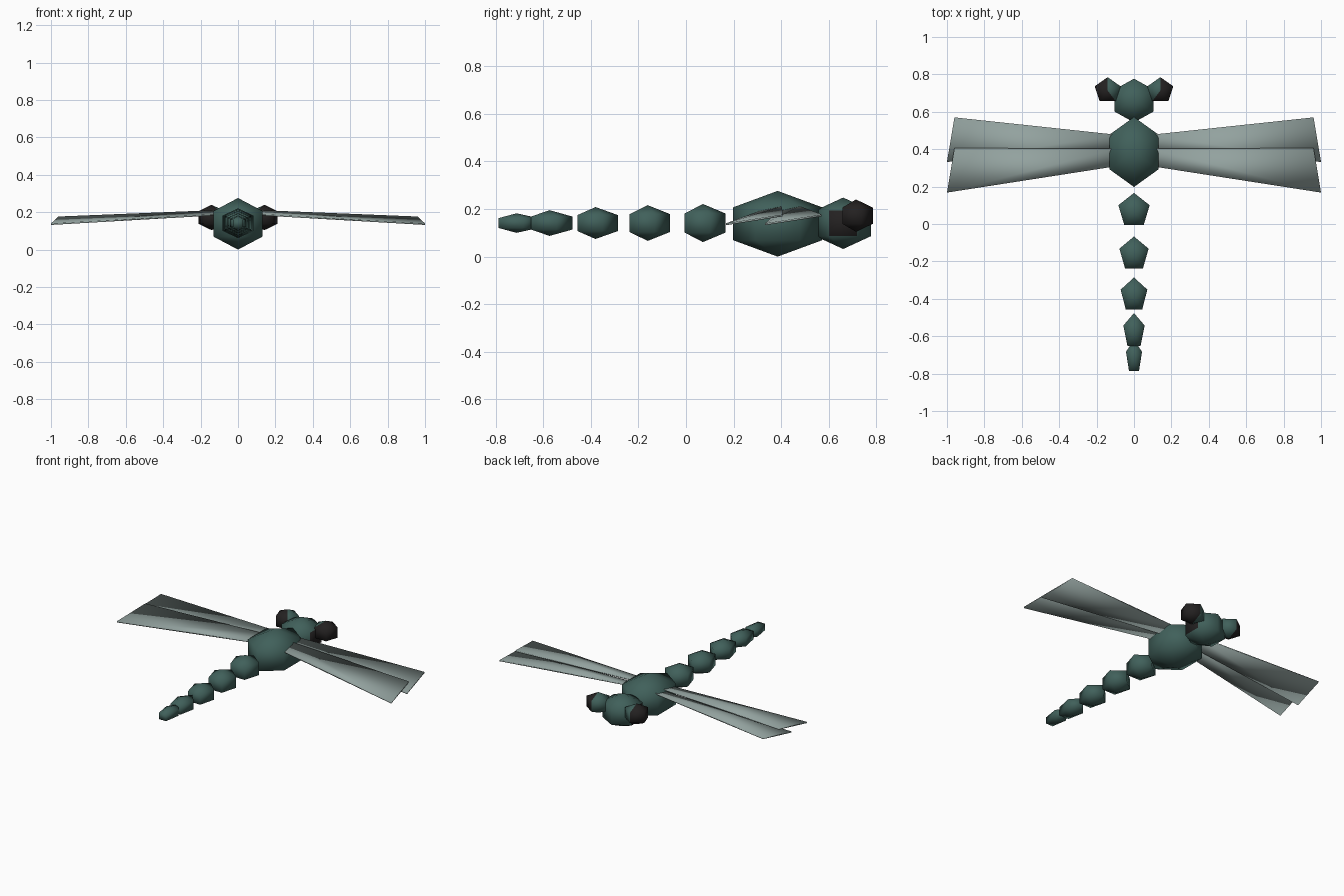
import bpy, bmesh, math
from mathutils import Vector

if "Cube" in bpy.data.objects:
    bpy.data.objects.remove(bpy.data.objects["Cube"])


def material(name, rgb):
    m = bpy.data.materials.new(name)
    m.diffuse_color = (*rgb, 1)
    m.use_nodes = True
    m.node_tree.nodes["Principled BSDF"].inputs["Base Color"].default_value = m.diffuse_color
    return m


TEAL = material("dark_teal", (0.052, 0.118, 0.104))
BLACK = material("near_black", (0.017, 0.015, 0.015))
WING = material("pale_grey_green", (0.29, 0.36, 0.345))
ZC = 0.138  # height of the body axis


def finish(name, bm, mats, loc=(0, 0, 0)):
    bmesh.ops.recalc_face_normals(bm, faces=bm.faces[:])
    for f in bm.faces:
        f.smooth = True
    me = bpy.data.meshes.new(name)
    bm.to_mesh(me)
    bm.free()
    for m in mats:
        me.materials.append(m)
    ob = bpy.data.objects.new(name, me)
    ob.location = loc
    bpy.context.collection.objects.link(ob)
    return ob


def ball(name, sides, center, rx, ry, rz, is_dark=None):
    """Low-poly ball: two rings of `sides` points (first towards +y) and two poles."""
    bm = bmesh.new()
    rings = []
    for z in (-rz / 2, rz / 2):
        rings.append([bm.verts.new((-rx * math.sin(2 * math.pi * i / sides),
                                    ry * math.cos(2 * math.pi * i / sides), z))
                      for i in range(sides)])
    low, high = rings
    bottom, top = bm.verts.new((0, 0, -rz)), bm.verts.new((0, 0, rz))
    for i in range(sides):
        j = (i + 1) % sides
        bm.faces.new((low[i], low[j], high[j], high[i]))
        bm.faces.new((high[i], high[j], top))
        bm.faces.new((low[j], low[i], bottom))
    bm.normal_update()
    if is_dark:
        for f in bm.faces:
            f.material_index = int(is_dark(f))
    return finish(name, bm, (TEAL, BLACK), center)


# Thorax, and head with dark side panels
ball("thorax", 6, (0, 0.385, ZC), 0.15, 0.187, 0.138)
ball("head", 6, (0, 0.66, ZC + 0.002), 0.121, 0.117, 0.108,
     lambda f: abs(f.normal.x) > 0.9)

# Tail segments, shrinking to the rear: y centre, x radius, y radius, half height
tail = [(0.071, 0.088, 0.095, 0.080), (-0.161, 0.082, 0.094, 0.075),
        (-0.380, 0.075, 0.094, 0.067), (-0.573, 0.060, 0.097, 0.054),
        (-0.712, 0.045, 0.093, 0.041)]
for n, (y, rx, ry, rz) in enumerate(tail, 1):
    ball(f"tail_segment_{n}", 5, (0, y, ZC + 0.003), rx, ry, rz)

for side, label in ((1, "right"), (-1, "left")):
    # Eyes: dark outside, body colour on the inward faces
    ball(f"eye_{label}", 5, (side * 0.141, 0.714, 0.172), 0.073, 0.071, 0.068,
         lambda f, s=side: s * f.calc_center_median().x > -0.01)

    # Wings: thin tapering slabs, drooping to the tip and tilted to the rear
    for pair, root_front, root_back, tip_front, tip_back in (
            ("front", 0.478, 0.39, 0.57, 0.332),
            ("rear", 0.403, 0.308, 0.406, 0.168)):
        corners = [(0.10, root_front, 0.208), (0.96, tip_front, 0.173),
                   (1.0, tip_back, 0.136), (0.10, root_back, 0.188)]
        bm = bmesh.new()
        low, high = [[bm.verts.new(Vector((side * x, y, z + dz))) for x, y, z in corners]
                     for dz in (-0.004, 0.004)]
        bm.faces.new(low)
        bm.faces.new(high)
        for i in range(4):
            j = (i + 1) % 4
            bm.faces.new((low[i], low[j], high[j], high[i]))
        finish(f"{pair}_wing_{label}", bm, (WING,))
